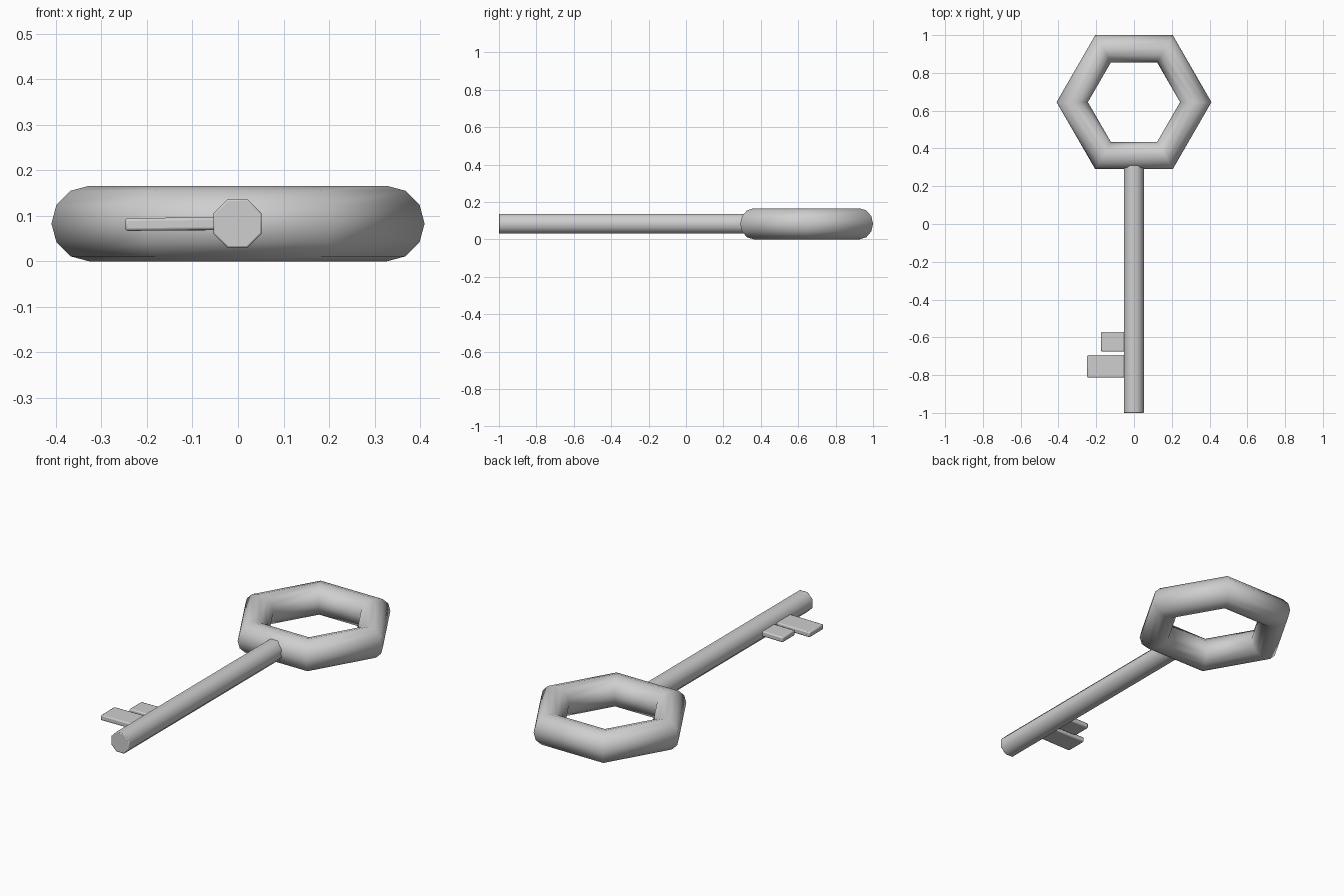
import bpy
from math import pi, radians

cube = bpy.data.objects.get("Cube")
if cube:
    bpy.data.objects.remove(cube, do_unlink=True)

MID_Z = 0.083   # height of the key's centre plane

metal = bpy.data.materials.new("grey metal")
metal.use_nodes = True
grey = (0.62, 0.62, 0.62, 1)
metal.diffuse_color = grey
metal.node_tree.nodes["Principled BSDF"].inputs["Base Color"].default_value = grey


def finish(name):
    """Name the newest object and give it the metal colour."""
    obj = bpy.context.object
    obj.name = obj.data.name = name
    obj.data.materials.append(metal)
    return obj


def add_bevel(obj, width, segments):
    """Round the hard edges only."""
    mod = obj.modifiers.new("rounded_edges", 'BEVEL')
    mod.width = width
    mod.segments = segments
    mod.limit_method = 'ANGLE'
    mod.angle_limit = radians(60)


# Hexagonal ring handle
bpy.ops.mesh.primitive_torus_add(major_segments=6, minor_segments=12,
                                 major_radius=0.327, minor_radius=0.083,
                                 location=(0, 0.645, MID_Z))
finish("ring_handle")
bpy.ops.object.shade_smooth()

# Eight-sided shaft, its back end buried in the ring
front, back = -1.0, 0.34
bpy.ops.mesh.primitive_cylinder_add(vertices=8, radius=0.0575, depth=back - front,
                                    location=(-0.001, (front + back) / 2, MID_Z),
                                    rotation=(pi / 2, pi / 8, 0))
shaft = finish("shaft")
bpy.ops.object.shade_smooth_by_angle(angle=radians(60))
add_bevel(shaft, 0.004, 2)

# Two flat teeth on the right side
for name, tip, y0, y1 in (("long_tooth", -0.248, -0.813, -0.694),
                          ("short_tooth", -0.174, -0.676, -0.571)):
    root = -0.02
    bpy.ops.mesh.primitive_cube_add(size=1, location=((tip + root) / 2, (y0 + y1) / 2, MID_Z - 0.001),
                                    rotation=(0, radians(-0.6), 0))
    tooth = finish(name)
    tooth.scale = (root - tip, y1 - y0, 0.028)
    bpy.ops.object.transform_apply(location=False, rotation=False, scale=True)
    bpy.ops.object.shade_smooth_by_angle(angle=radians(40))
    add_bevel(tooth, 0.006, 2)
